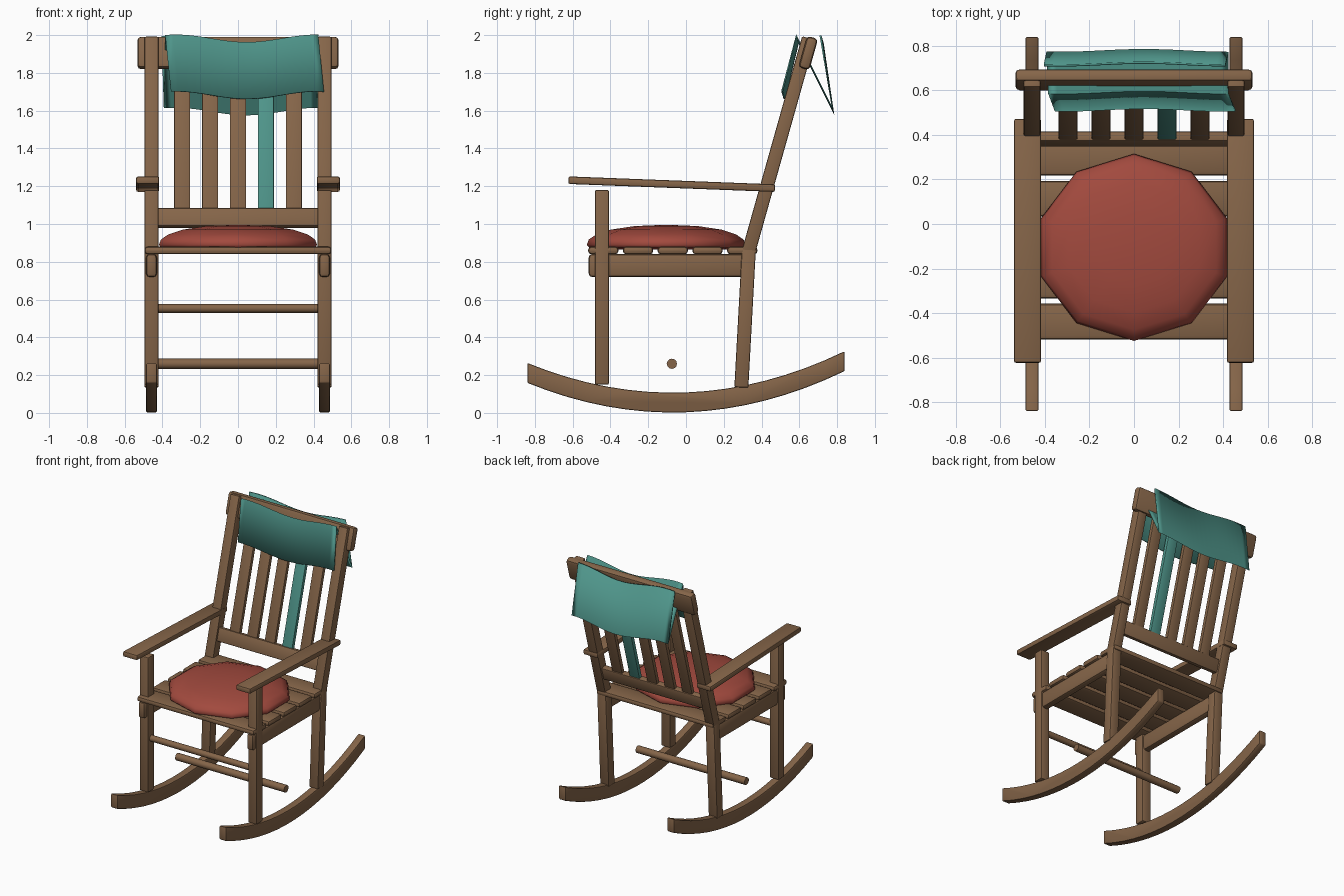
import bpy, bmesh, math
from mathutils import Matrix, Vector

if "Cube" in bpy.data.objects:
    bpy.data.objects.remove(bpy.data.objects["Cube"])


def material(name, rgb):
    m = bpy.data.materials.new(name)
    m.diffuse_color = (*rgb, 1)
    m.use_nodes = True
    m.node_tree.nodes["Principled BSDF"].inputs["Base Color"].default_value = m.diffuse_color
    return m


WOOD = material("brown wood", (0.235, 0.130, 0.066))
RED = material("red cushion fabric", (0.36, 0.068, 0.048))
TEAL = material("teal cloth", (0.078, 0.30, 0.255))


def finish(name, bm, mat, angle=35):
    bmesh.ops.recalc_face_normals(bm, faces=bm.faces)
    me = bpy.data.meshes.new(name)
    bm.to_mesh(me)
    bm.free()
    ob = bpy.data.objects.new(name, me)
    bpy.context.collection.objects.link(ob)
    me.materials.append(mat)
    bpy.ops.object.select_all(action='DESELECT')
    ob.select_set(True)
    bpy.context.view_layer.objects.active = ob
    bpy.ops.object.shade_smooth_by_angle(angle=math.radians(angle))
    return ob


def bevel(bm, width, segments=2):
    edges = [e for e in bm.edges if e.calc_face_angle(0) > 0.6]
    bmesh.ops.bevel(bm, geom=edges, offset=width, segments=segments,
                    profile=0.5, affect='EDGES')


def box(name, loc, size, lean=0.0, bev=0.008, mat=WOOD):
    """Bevelled box; lean tips its top towards +y."""
    bm = bmesh.new()
    bmesh.ops.create_cube(bm, size=1)
    bmesh.ops.scale(bm, vec=size, verts=bm.verts)
    bevel(bm, bev)
    m = Matrix.Translation(loc) @ Matrix.Rotation(-lean, 4, 'X')
    bmesh.ops.transform(bm, matrix=m, verts=bm.verts)
    return finish(name, bm, mat)


def beam(name, x, p, q, width, thick, bev=0.008, mat=WOOD):
    """Box running between two (y, z) points."""
    d = Vector(q) - Vector(p)
    mid = (Vector(q) + Vector(p)) / 2
    return box(name, (x, mid.x, mid.y), (width, thick, d.length),
               math.atan2(d.x, d.y), bev, mat)


def dowel(name, y, z, half, r):
    bm = bmesh.new()
    bmesh.ops.create_cone(bm, cap_ends=True, segments=12, radius1=r, radius2=r, depth=2 * half)
    m = Matrix.Translation((0, y, z)) @ Matrix.Rotation(math.pi / 2, 4, 'Y')
    bmesh.ops.transform(bm, matrix=m, verts=bm.verts)
    return finish(name, bm, WOOD)


def rocker(name, x):
    bm = bmesh.new()
    ys = [-0.84 + 1.68 * i / 16 for i in range(17)]
    arc = [(y, 0.265 * (y + 0.07) ** 2 + 0.002) for y in ys]
    outline = arc + [(y, z + 0.105) for y, z in reversed(arc)]
    face = bm.faces.new([bm.verts.new((x - 0.029, y, z)) for y, z in outline])
    ext = bmesh.ops.extrude_face_region(bm, geom=[face])
    bmesh.ops.translate(bm, vec=(0.058, 0, 0),
                        verts=[v for v in ext["geom"] if isinstance(v, bmesh.types.BMVert)])
    bmesh.ops.recalc_face_normals(bm, faces=bm.faces)
    bevel(bm, 0.008)
    return finish(name, bm, WOOD)


def back_y(z):
    """Centre line of the reclined back."""
    return 0.333 + (z - 0.86) * 0.2815


LEAN = math.atan(0.2815)

# Sides: rockers, legs, posts, seat rails and armrests
for side, s in (("left", -1), ("right", 1)):
    x = 0.458 * s
    rocker(side + "_rocker", x)
    beam(side + "_front_leg", x, (-0.445, 0.15), (-0.445, 1.18), 0.075, 0.075)
    beam(side + "_back_leg", x, (0.293, 0.135), (0.333, 0.87), 0.075, 0.074)
    beam(side + "_back_post", x, (back_y(0.85), 0.85), (back_y(1.984), 1.984), 0.075, 0.072)
    box(side + "_seat_rail", (x, -0.085, 0.78), (0.056, 0.86, 0.122), bev=0.018)
    beam(side + "_armrest", 0.478 * s, (-0.623, 1.232), (0.472, 1.19), 0.122, 0.04, 0.01)

# Stretchers
dowel("front_stretcher", -0.445, 0.553, 0.44, 0.023)
dowel("middle_stretcher", -0.075, 0.26, 0.46, 0.027)

# Seat slats
for i in range(5):
    box(f"seat_slat_{i + 1}", (0, -0.438 + 0.184 * i, 0.86), (0.99, 0.16, 0.04), bev=0.016)

# Back rails and slats, one slat painted teal
box("lower_back_rail", (0, back_y(1.032), 1.032), (0.86, 0.045, 0.1), LEAN)
box("top_back_rail", (0, back_y(1.905) + 0.02, 1.905), (1.066, 0.06, 0.172), LEAN, 0.02)
for i in range(5):
    beam(f"back_slat_{i + 1}", 0.148 * (i - 2), (back_y(1.0), 1.0), (back_y(1.87), 1.87),
         0.085, 0.03, 0.005, TEAL if i == 3 else WOOD)

# Ten-sided puffy cushion
bm = bmesh.new()
rings = []
for r, z in ((0.84, 0.866), (0.97, 0.874), (1.0, 0.89), (0.975, 0.918),
             (0.88, 0.945), (0.7, 0.970), (0.4, 0.989)):
    rings.append([bm.verts.new((0.44 * r * math.sin(a * math.tau / 10),
                                -0.105 + 0.42 * r * math.cos(a * math.tau / 10), z))
                  for a in range(10)])
for lo, hi in zip(rings, rings[1:]):
    for a in range(10):
        b = (a + 1) % 10
        bm.faces.new((lo[a], lo[b], hi[b], hi[a]))
top = bm.verts.new((0, -0.105, 0.996))
for a in range(10):
    bm.faces.new((rings[-1][a], rings[-1][(a + 1) % 10], top))
bm.faces.new(rings[0])
finish("seat_cushion", bm, RED, 60)

# Cloth folded in a zigzag over the top rail: y, z, left x, right x
folds = [(0.515, 1.682, -0.355, 0.455), (0.590, 1.978, -0.385, 0.425),
         (0.778, 1.600, -0.393, 0.425), (0.718, 1.978, -0.405, 0.41)]
bm = bmesh.new()
rows = []
N = 20
for k in range(len(folds)):
    y, z, x0, x1 = folds[k]
    row = []
    for i in range(N + 1):
        x = x0 + (x1 - x0) * i / N
        wave = math.cos((x - 0.045) / 0.375 * math.pi)
        row.append(bm.verts.new((x, y + 0.006 * wave, z - 0.02 * wave)))
    rows.append(row)
for lo, hi in zip(rows, rows[1:]):
    for i in range(N):
        bm.faces.new((lo[i], lo[i + 1], hi[i + 1], hi[i]))
cloth = finish("draped_cloth", bm, TEAL, 40)
solid = cloth.modifiers.new("thickness", 'SOLIDIFY')
solid.thickness = 0.01
solid.offset = 0
